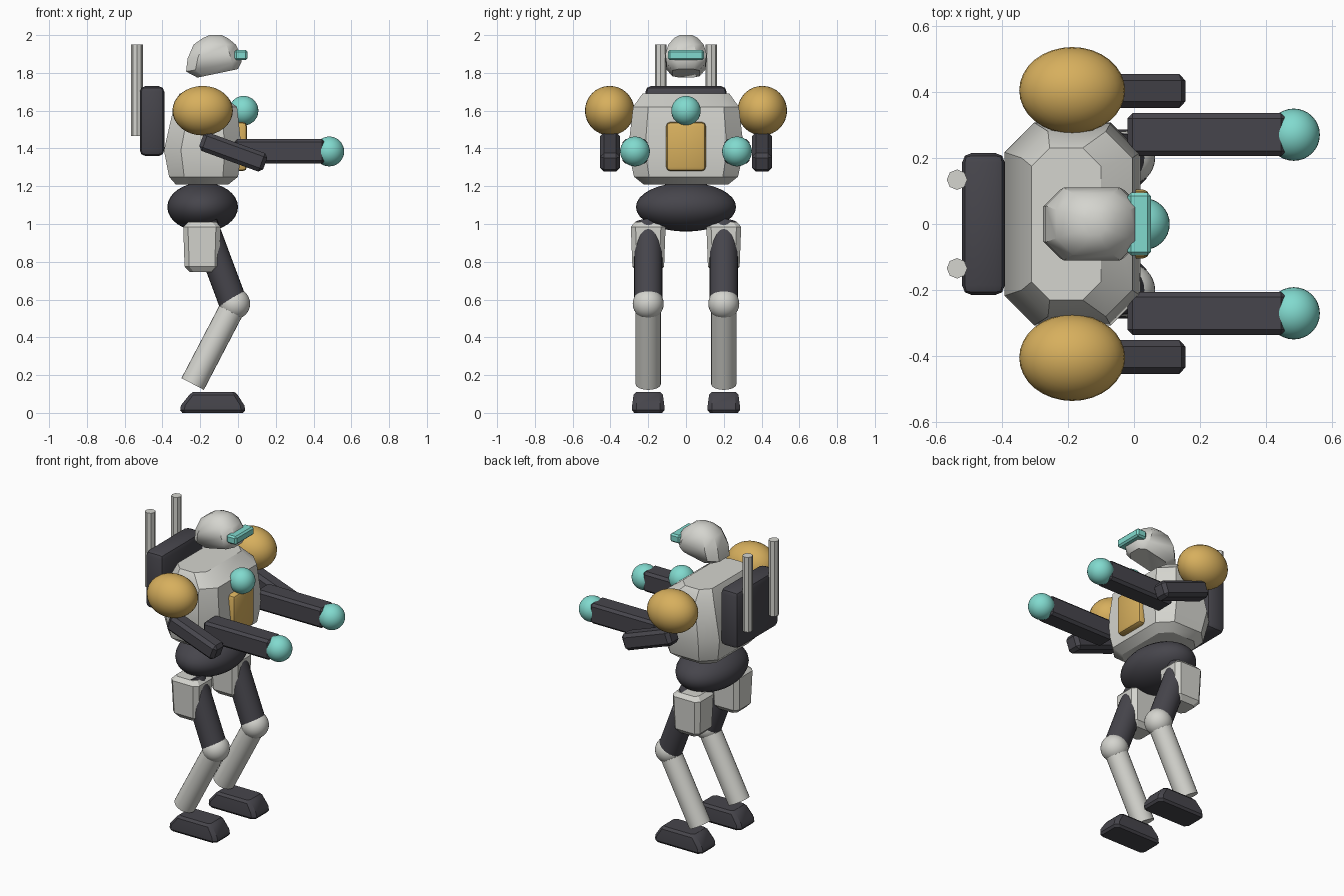
import bpy, bmesh, math
from mathutils import Vector, Matrix

if "Cube" in bpy.data.objects:
    bpy.data.objects.remove(bpy.data.objects["Cube"])


def material(name, rgb):
    m = bpy.data.materials.new(name)
    m.diffuse_color = (*rgb, 1)
    m.use_nodes = True
    m.node_tree.nodes["Principled BSDF"].inputs["Base Color"].default_value = m.diffuse_color
    return m


GREY = material("light_grey", (0.66, 0.66, 0.62))
DARK = material("charcoal", (0.062, 0.060, 0.072))
GOLD = material("gold", (0.68, 0.43, 0.11))
TEAL = material("teal", (0.22, 0.70, 0.62))


def finish(bm, name, mat, angle=30):
    bmesh.ops.recalc_face_normals(bm, faces=bm.faces)
    me = bpy.data.meshes.new(name)
    bm.to_mesh(me)
    bm.free()
    ob = bpy.data.objects.new(name, me)
    bpy.context.collection.objects.link(ob)
    me.materials.append(mat)
    bpy.ops.object.select_all(action='DESELECT')
    ob.select_set(True)
    bpy.context.view_layer.objects.active = ob
    bpy.ops.object.shade_smooth_by_angle(angle=math.radians(angle))
    return ob


def box(name, mat, center, size, bevel, pitch=0, segments=1):
    """Bevelled box, pitched nose-down about y by an angle in degrees."""
    bm = bmesh.new()
    bmesh.ops.create_cube(bm, size=1)
    bmesh.ops.scale(bm, vec=size, verts=bm.verts)
    bmesh.ops.bevel(bm, geom=bm.edges[:], offset=bevel, segments=segments,
                    profile=0.5, affect='EDGES')
    bmesh.ops.rotate(bm, matrix=Matrix.Rotation(math.radians(pitch), 3, 'Y'), verts=bm.verts)
    bmesh.ops.translate(bm, vec=center, verts=bm.verts)
    return finish(bm, name, mat)


def ball(name, mat, center, radii):
    bm = bmesh.new()
    bmesh.ops.create_uvsphere(bm, u_segments=32, v_segments=16, radius=1)
    bmesh.ops.scale(bm, vec=radii, verts=bm.verts)
    bmesh.ops.translate(bm, vec=center, verts=bm.verts)
    return finish(bm, name, mat)


def rod(name, mat, a, b, radius, sides, angle=35):
    a, b = Vector(a), Vector(b)
    bm = bmesh.new()
    bmesh.ops.create_cone(bm, cap_ends=True, segments=sides, radius1=radius,
                          radius2=radius, depth=(b - a).length)
    turn = (b - a).to_track_quat('Z', 'Y').to_matrix()
    bmesh.ops.rotate(bm, matrix=turn, verts=bm.verts)
    bmesh.ops.translate(bm, vec=(a + b) / 2, verts=bm.verts)
    return finish(bm, name, mat, angle)


def loft(name, mat, rings, y=0, pivot=0, angle=30):
    """Stack of chamfered rectangles: (z, x0, x1, half_width, chamfer, slope)."""
    bm = bmesh.new()
    loops = []
    for z, x0, x1, h, c, k in rings:
        pts = [(x0, -h + c), (x0 + c, -h), (x1 - c, -h), (x1, -h + c),
               (x1, h - c), (x1 - c, h), (x0 + c, h), (x0, h - c)]
        loops.append([bm.verts.new((px, y + py, z + k * (px - pivot))) for px, py in pts])
    for lo, hi in zip(loops, loops[1:]):
        for i in range(8):
            j = (i + 1) % 8
            bm.faces.new((lo[i], lo[j], hi[j], hi[i]))
    bm.faces.new(loops[0])
    bm.faces.new(loops[-1])
    return finish(bm, name, mat, angle)


# Head and visor
loft("head", GREY, [
    (1.795, -0.215, 0.000, 0.072, 0.035, 0.21),
    (1.835, -0.275, 0.020, 0.103, 0.050, 0.18),
    (1.890, -0.267, 0.012, 0.110, 0.055, 0.10),
    (1.950, -0.235, -0.012, 0.093, 0.050, 0),
    (1.985, -0.185, -0.055, 0.063, 0.035, 0),
    (2.000, -0.150, -0.085, 0.033, 0.018, 0)], pivot=-0.12, angle=40)
box("visor", TEAL, (0.016, 0, 1.894), (0.07, 0.19, 0.054), 0.010)

# Torso, chest details and waist
loft("torso", GREY, [
    (1.21, -0.330, -0.050, 0.225, 0.060, 0),
    (1.25, -0.365, 0.000, 0.275, 0.080, 0),
    (1.39, -0.392, 0.020, 0.307, 0.090, 0),
    (1.62, -0.340, -0.005, 0.280, 0.080, 0),
    (1.69, -0.310, -0.100, 0.230, 0.055, 0)])
box("belly_plate", GOLD, (0.005, 0, 1.41), (0.085, 0.21, 0.26), 0.022, segments=2)
ball("chest_core", TEAL, (0.03, 0, 1.60), (0.078, 0.078, 0.078))
ball("waist", DARK, (-0.187, 0, 1.09), (0.187, 0.265, 0.13))

# Backpack
box("backpack", DARK, (-0.455, 0, 1.545), (0.13, 0.43, 0.37), 0.03, segments=2)

for s, side in ((-1, "right"), (1, "left")):
    # Antenna
    rod("antenna_" + side, GREY, (-0.535, s * 0.134, 1.465), (-0.535, s * 0.134, 1.95), 0.031, 8)

    # Arm
    ball("shoulder_" + side, GOLD, (-0.187, s * 0.404, 1.60), (0.16, 0.131, 0.131))
    box("upper_arm_" + side, DARK, (-0.025, s * 0.402, 1.381), (0.36, 0.104, 0.104), 0.02, pitch=20)
    box("forearm_" + side, DARK, (0.22, s * 0.27, 1.384), (0.48, 0.13, 0.13), 0.016)
    ball("hand_" + side, TEAL, (0.483, s * 0.27, 1.384), (0.079, 0.079, 0.079))

    # Leg
    y = s * 0.2
    loft("hip_armor_" + side, GREY, [
        (0.745, -0.255, -0.125, 0.060, 0.020, 0),
        (0.775, -0.283, -0.098, 0.084, 0.025, 0),
        (0.985, -0.290, -0.092, 0.092, 0.025, 0),
        (1.010, -0.265, -0.115, 0.070, 0.020, 0)], y=y)
    rod("thigh_" + side, DARK, (-0.182, y, 1.0), (-0.025, y, 0.58), 0.075, 24)
    ball("knee_" + side, GREY, (-0.018, y, 0.578), (0.082, 0.082, 0.082))
    rod("shin_" + side, GREY, (-0.018, y, 0.578), (-0.24, y, 0.153), 0.067, 24)

    # Foot
    loft("foot_" + side, DARK, [
        (0.000, -0.295, 0.027, 0.074, 0.020, 0),
        (0.014, -0.306, 0.038, 0.085, 0.022, 0),
        (0.040, -0.302, 0.034, 0.085, 0.022, 0),
        (0.095, -0.258, -0.002, 0.078, 0.020, 0),
        (0.110, -0.240, -0.018, 0.064, 0.016, 0)], y=y)
